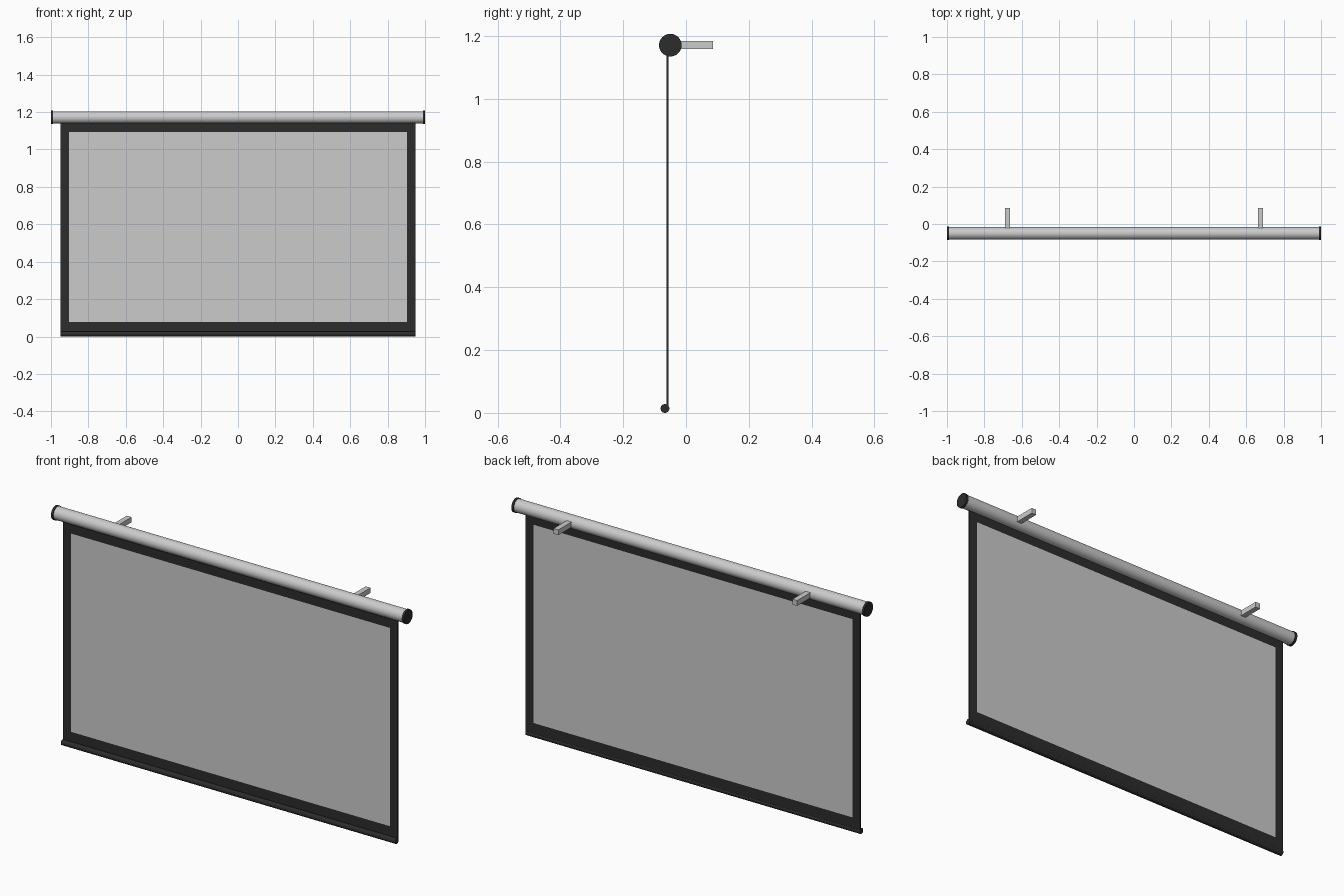
import bpy, math

if "Cube" in bpy.data.objects:
    bpy.data.objects.remove(bpy.data.objects["Cube"])

black = bpy.data.materials.new("black")
black.diffuse_color = (0.025, 0.025, 0.025, 1)
black.use_nodes = True
black.node_tree.nodes["Principled BSDF"].inputs["Base Color"].default_value = black.diffuse_color


def box(name, x, y, z, mat=None):
    """Box from (min, max) ranges on each axis."""
    bpy.ops.mesh.primitive_cube_add(size=1, location=[sum(r) / 2 for r in (x, y, z)])
    o = bpy.context.object
    o.name = name
    o.scale = [r[1] - r[0] for r in (x, y, z)]
    bpy.ops.object.transform_apply(location=False, rotation=False, scale=True)
    if mat:
        o.data.materials.append(mat)
    return o


def rod(name, r, length, loc, mat=None, sides=48):
    """Smooth cylinder lying along x."""
    bpy.ops.mesh.primitive_cylinder_add(vertices=sides, radius=r, depth=length,
                                        location=loc, rotation=(0, math.pi / 2, 0))
    o = bpy.context.object
    o.name = name
    bpy.ops.object.transform_apply(location=False, rotation=True, scale=False)
    bpy.ops.object.shade_smooth_by_angle(angle=math.radians(35))
    if mat:
        o.data.materials.append(mat)
    return o


TUBE_Y, TUBE_Z = -0.05, 1.171
W, IN_W = 0.948, 0.904            # outer and inner half widths of the border
BOT, TOP = 0.022, 1.15            # border height range
IN_BOT, IN_TOP = 0.077, 1.093
SY = (-0.062, -0.056)             # fabric thickness

# roller housing, end caps and wall brackets
rod("roller_housing", 0.033, 1.98, (0, TUBE_Y, TUBE_Z))
for s, side in ((-1, "left"), (1, "right")):
    rod(f"end_cap_{side}", 0.036, 0.012, (s * 0.994, TUBE_Y, TUBE_Z), black)
    cx = s * 0.677
    box(f"wall_bracket_{side}", (cx - 0.0135, cx + 0.0135), (-0.03, 0.086), (1.158, 1.185))
    xs = sorted((s * IN_W, s * W))
    box(f"border_{side}", xs, SY, (IN_BOT, IN_TOP), black)

# top and bottom border strips
box("border_top", (-W, W), SY, (IN_TOP, TOP), black)
box("border_bottom", (-W, W), SY, (BOT, IN_BOT), black)

# projection surface and weighted bottom bar
box("screen_surface", (-IN_W, IN_W), SY, (IN_BOT, IN_TOP))
rod("bottom_bar", 0.014, 2 * W, (0, -0.067, 0.014), black, 32)
